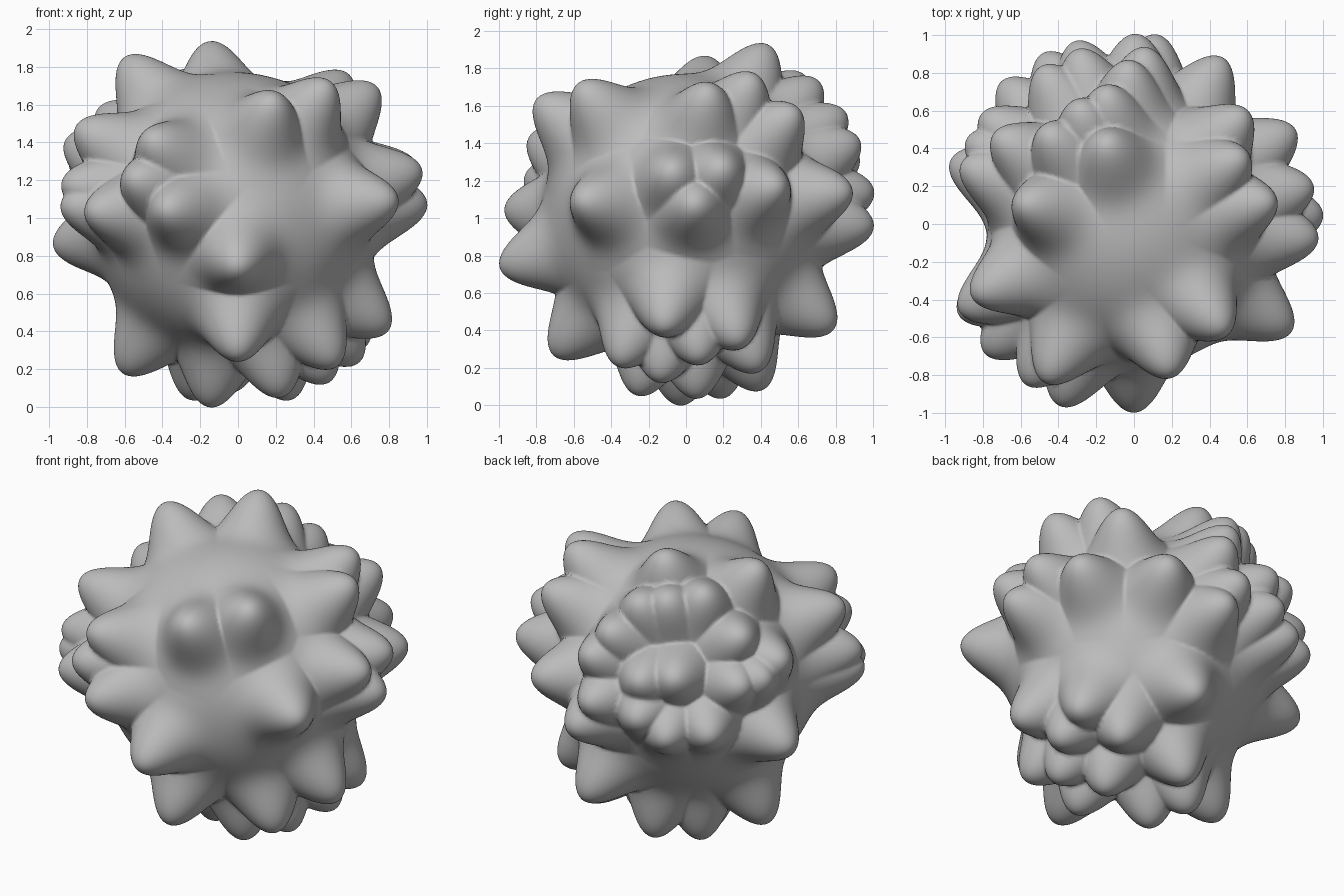
import bpy
import bmesh
from math import sqrt, exp
from mathutils import Vector

default_cube = bpy.data.objects.get("Cube")
if default_cube:
    bpy.data.objects.remove(default_cube, do_unlink=True)

CENTRE = Vector((-0.02, -0.01, 1.015))
CORE_RADIUS = 0.755
TIP_RADIUS = 1.025
BUMP_WIDTH = 0.15

# Bump tips, grouped by the side of the ball they grow from.
# Each pair gives the tip's two offsets across that side.
FRONT = [(.02, -.28), (.02, -.75), (.21, .62), (-.37, .03), (-.45, .41),
         (-.55, .2), (-.77, .02)]
BACK = [(.2, -.61), (-.01, .55), (.08, .4), (-.28, .32), (-.47, .35),
        (.49, .13), (.14, -.06), (.03, .13), (-.29, .09), (-.46, -.02),
        (-.68, 0)]
LEFT = [(-.56, .08), (.13, .68), (.6, .56), (.21, .26), (-.07, .24),
        (.06, .06), (.51, .16), (-.11, -.61), (.3, -.69)]
RIGHT = [(-.37, .47), (-.45, .17), (-.47, .05), (.34, -.16), (.48, .56),
         (.59, .29), (.46, .31), (.32, .39)]
TOP = [(.5, -.56), (.6, .37), (-.13, .45), (-.58, .12), (-.13, .72),
       (-.28, .64), (-.45, .5)]
BOTTOM = [(-.13, -.02), (-.59, .05), (.54, -.35), (.25, -.25), (.66, .08),
          (.5, -.13), (-.23, .21), (-.03, .42), (.45, .4), (.3, .07)]


def bump_directions(tips, axis, sign):
    """Lift the flat offsets of one side onto the sphere of bump tips."""
    directions = []
    for across, along in tips:
        depth = sqrt(TIP_RADIUS ** 2 - across ** 2 - along ** 2)
        point = [across, along]
        point.insert(axis, sign * depth)
        directions.append(Vector(point).normalized())
    return directions


bumps = []
for tips, axis, sign in ((LEFT, 0, 1), (RIGHT, 0, -1), (BACK, 1, 1),
                         (FRONT, 1, -1), (TOP, 2, 1), (BOTTOM, 2, -1)):
    bumps += bump_directions(tips, axis, sign)


def surface_radius(direction):
    """Core radius plus the nearest bump, rounded at the tip and flared below."""
    angle = direction.angle(max(bumps, key=direction.dot))
    falloff = exp(-0.5 * (angle / BUMP_WIDTH) ** 2)
    return CORE_RADIUS + (TIP_RADIUS - CORE_RADIUS) * falloff


# Bumpy ball: a fine icosphere pushed out along its own directions
mesh = bpy.data.meshes.new("bumpy_ball")
bm = bmesh.new()
bmesh.ops.create_icosphere(bm, subdivisions=7, radius=1)
for vert in bm.verts:
    direction = vert.co.normalized()
    vert.co = CENTRE + direction * surface_radius(direction)
for face in bm.faces:
    face.smooth = True
bm.to_mesh(mesh)
bm.free()

ball = bpy.data.objects.new("bumpy_ball", mesh)
bpy.context.collection.objects.link(ball)

# Plain grey over the whole ball
grey = bpy.data.materials.new("plain_grey")
grey.use_nodes = True
colour = (0.5, 0.5, 0.5, 1)
grey.diffuse_color = colour
shader = next(n for n in grey.node_tree.nodes if n.type == "BSDF_PRINCIPLED")
shader.inputs["Base Color"].default_value = colour
mesh.materials.append(grey)
